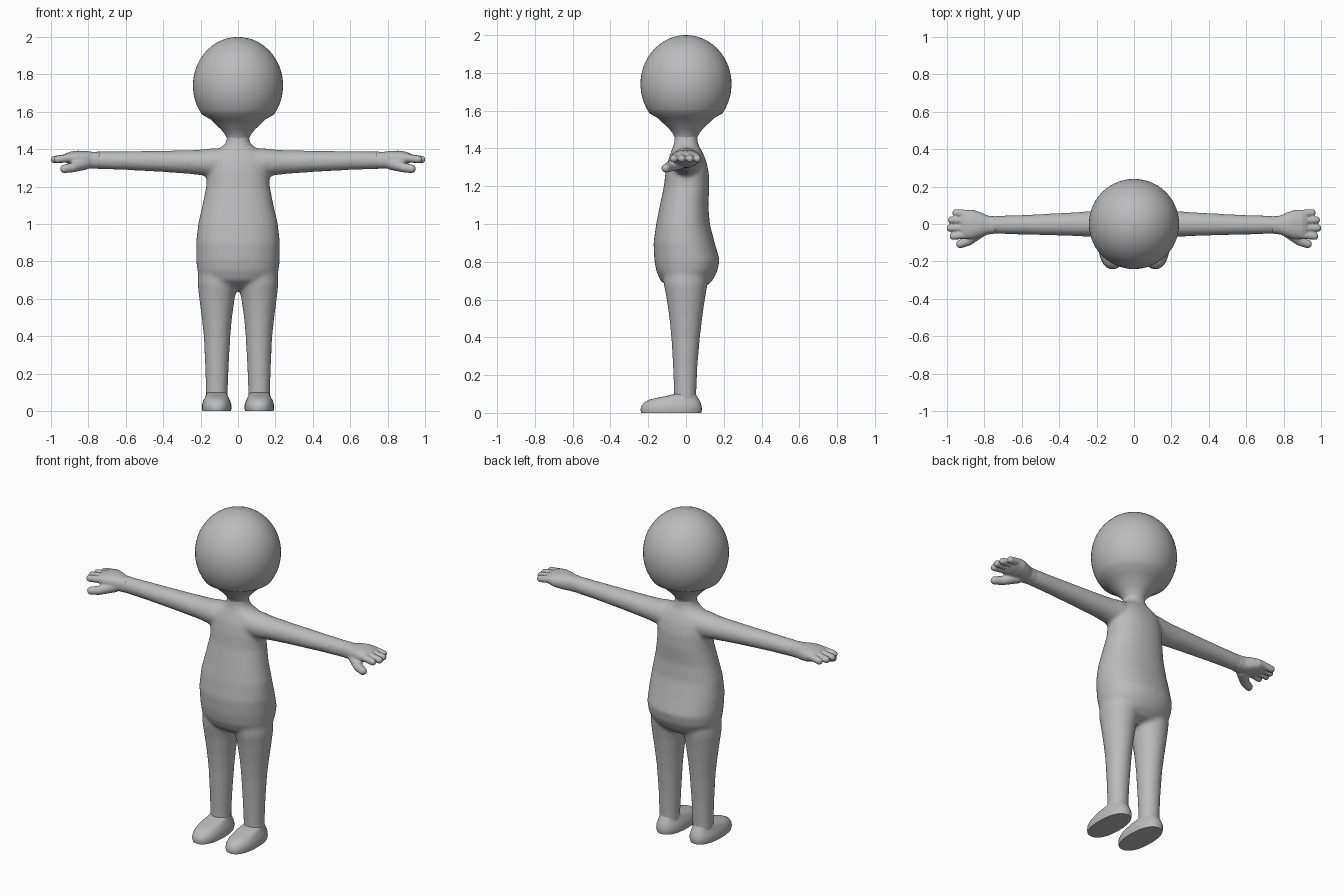
import bpy, bmesh, math
from mathutils import Vector

grey = bpy.data.materials.new("matte grey")
grey.diffuse_color = (0.5, 0.5, 0.5, 1)


def loft(bm, rings, axis, power=2.0, n=40):
    """Skin ellipse rings (centre, half size a, half size b) along an axis, with end caps."""
    loops = []
    for c, a, b in rings:
        loop = []
        for i in range(n):
            t = math.tau * i / n
            u, v = math.cos(t), math.sin(t)
            u = a * math.copysign(abs(u) ** (2 / power), u)
            v = b * math.copysign(abs(v) ** (2 / power), v)
            off = Vector((u, v, 0)) if axis == 'z' else Vector((0, u, v))
            loop.append(bm.verts.new(Vector(c) + off))
        loops.append(loop)
    for p, q in zip(loops, loops[1:]):
        for i in range(n):
            j = (i + 1) % n
            bm.faces.new((p[i], p[j], q[j], q[i]))
    bm.faces.new(loops[0][::-1])
    bm.faces.new(loops[-1])


def capsule(bm, p, q, r1, r2):
    """Rounded finger between two points."""
    p, q = Vector(p), Vector(q)
    rot = (q - p).to_track_quat('Z', 'Y').to_matrix()
    geo = bmesh.ops.create_uvsphere(bm, u_segments=20, v_segments=12, radius=1)
    for v in geo['verts']:
        tip = v.co.z > 1e-4
        v.co = (q if tip else p) + rot @ (v.co * (r2 if tip else r1))


def finish(name, bm, voxel=0, smooth=0, mirror=False, angle=180):
    bmesh.ops.recalc_face_normals(bm, faces=bm.faces)
    me = bpy.data.meshes.new(name)
    bm.to_mesh(me)
    bm.free()
    me.materials.append(grey)
    ob = bpy.data.objects.new(name, me)
    bpy.context.collection.objects.link(ob)
    for f in me.polygons:
        f.use_smooth = True
    if voxel:
        m = ob.modifiers.new("fuse", 'REMESH')
        m.mode, m.voxel_size, m.use_smooth_shade = 'VOXEL', voxel, True
        s = ob.modifiers.new("soften", 'SMOOTH')
        s.factor, s.iterations = 0.5, smooth
    if mirror:
        ob.modifiers.new("mirror", 'MIRROR')
    if angle < 180:
        bpy.ops.object.select_all(action='DESELECT')
        ob.select_set(True)
        bpy.context.view_layer.objects.active = ob
        bpy.ops.object.shade_smooth_by_angle(angle=math.radians(angle))
    return ob


# Body: torso, neck, legs and arms fused into one soft skin
bm = bmesh.new()
torso = [  # z, half width, front y, back y
    (0.645, 0.05, -0.03, 0.04), (0.665, 0.13, -0.09, 0.10), (0.70, 0.19, -0.135, 0.14),
    (0.75, 0.217, -0.157, 0.166), (0.81, 0.224, -0.168, 0.178), (0.90, 0.224, -0.172, 0.152),
    (1.0, 0.213, -0.158, 0.126), (1.1, 0.19, -0.138, 0.118), (1.2, 0.17, -0.117, 0.124),
    (1.28, 0.166, -0.108, 0.12), (1.34, 0.16, -0.095, 0.105), (1.385, 0.14, -0.078, 0.085),
    (1.41, 0.09, -0.068, 0.07), (1.43, 0.067, -0.063, 0.063), (1.45, 0.06, -0.06, 0.06),
    (1.52, 0.06, -0.06, 0.06)]
loft(bm, [((0, (f + b) / 2, z), w, (b - f) / 2) for z, w, f, b in torso], 'z', 2.2)
leg = [  # z, inner x, outer x, front y, back y
    (0.03, 0.055, 0.172, -0.064, 0.055), (0.12, 0.055, 0.172, -0.064, 0.055),
    (0.25, 0.049, 0.176, -0.069, 0.061), (0.4, 0.041, 0.183, -0.078, 0.074),
    (0.5, 0.032, 0.194, -0.088, 0.086), (0.6, 0.018, 0.207, -0.102, 0.1),
    (0.68, 0.0, 0.216, -0.118, 0.114), (0.8, 0.0, 0.21, -0.12, 0.12)]
arm = [  # x, y centre, z centre, half depth, half height
    (0.0, 0, 1.335, 0.08, 0.07), (0.14, 0, 1.33, 0.08, 0.075), (0.19, 0, 1.329, 0.073, 0.069),
    (0.25, 0, 1.331, 0.067, 0.064), (0.4, -0.002, 1.335, 0.06, 0.057),
    (0.6, -0.004, 1.339, 0.052, 0.05), (0.78, -0.005, 1.341, 0.047, 0.046)]
for s in (-1, 1):
    loft(bm, [((s * (i + o) / 2, (f + b) / 2, z), (o - i) / 2, (b - f) / 2)
              for z, i, o, f, b in leg], 'z')
    loft(bm, [((s * x, y, z), d, h) for x, y, z, d, h in arm], 'x')
finish("body", bm, 0.011, 8)

# Head: turned egg shape narrowing into the neck
bm = bmesh.new()
head = [(1.44, 0.055), (1.46, 0.06), (1.48, 0.07), (1.505, 0.09), (1.53, 0.117), (1.56, 0.148)]
head += [(1.74 + 0.26 * math.sin(a) * (1 if a > 0 else 0.99), 0.241 * math.cos(a))
         for a in [math.radians(d) for d in range(-37, 90, 7)]] + [(2.0, 0.004)]
loft(bm, [((0, 0, z), r, r) for z, r in head], 'z', n=56)
finish("head", bm)

# Hands: flattened palm, four fingers and a lowered thumb
bm = bmesh.new()
palm = [(0.74, -0.005, 1.341, 0.046, 0.045), (0.78, -0.006, 1.341, 0.05, 0.045),
        (0.82, -0.004, 1.345, 0.066, 0.046), (0.86, -0.002, 1.349, 0.078, 0.043),
        (0.90, -0.003, 1.352, 0.077, 0.034), (0.925, -0.005, 1.352, 0.066, 0.022)]
loft(bm, [((x, y, z), d, h) for x, y, z, d, h in palm], 'x', 2.3)
for y0, y1, tip in ((0.052, 0.06, 0.952), (0.017, 0.021, 0.975),
                    (-0.02, -0.022, 0.982), (-0.055, -0.065, 0.966)):
    capsule(bm, (0.88, y0, 1.356), (tip, y1, 1.345), 0.023, 0.02)
capsule(bm, (0.82, -0.035, 1.325), (0.885, -0.09, 1.302), 0.036, 0.026)
capsule(bm, (0.885, -0.09, 1.302), (0.928, -0.107, 1.295), 0.026, 0.023)
finish("hands", bm, 0.005, 4, mirror=True)

# Feet: flat soles with rounded toes and heels
bm = bmesh.new()
foot = [  # z, half width, front y, back y
    (0.0, 0.076, -0.237, 0.08), (0.015, 0.079, -0.241, 0.084), (0.035, 0.078, -0.237, 0.083),
    (0.055, 0.072, -0.222, 0.077), (0.07, 0.064, -0.195, 0.069), (0.08, 0.06, -0.155, 0.063),
    (0.088, 0.055, -0.11, 0.058), (0.1, 0.05, -0.065, 0.052)]
loft(bm, [((0.114, (f + b) / 2, z), w, (b - f) / 2) for z, w, f, b in foot], 'z', 2.3)
finish("feet", bm, mirror=True, angle=50)
